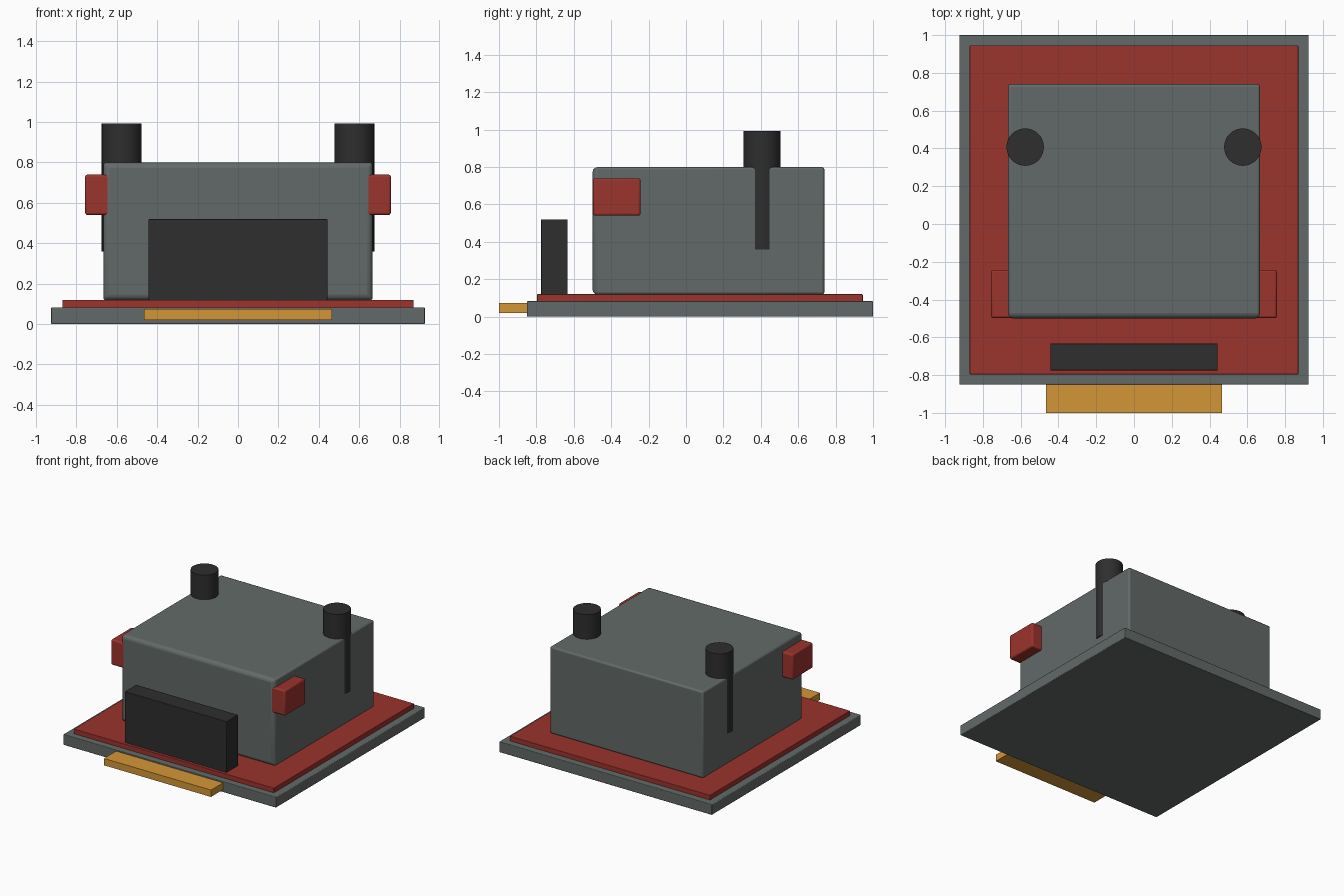
import bpy
import bmesh
from mathutils import Vector

cube = bpy.data.objects.get("Cube")
if cube:
    bpy.data.objects.remove(cube, do_unlink=True)


def material(name, rgb):
    """Flat material from 0-255 display values, stored as linear."""
    linear = [((c / 255 + 0.055) / 1.055) ** 2.4 for c in rgb]
    mat = bpy.data.materials.new(name)
    mat.use_nodes = True
    mat.diffuse_color = (*linear, 1)
    mat.node_tree.nodes["Principled BSDF"].inputs["Base Color"].default_value = (*linear, 1)
    return mat


GREY = material("slate grey", (98, 106, 104))
RED = material("brick red", (155, 51, 45))
BLACK = material("charcoal black", (46, 46, 46))
GOLD = material("gold", (211, 150, 55))


def add_object(name, bm, mat):
    mesh = bpy.data.meshes.new(name)
    bm.to_mesh(mesh)
    bm.free()
    mesh.materials.append(mat)
    obj = bpy.data.objects.new(name, mesh)
    bpy.context.collection.objects.link(obj)
    return obj


def smooth(obj):
    bpy.ops.object.select_all(action="DESELECT")
    obj.select_set(True)
    bpy.context.view_layer.objects.active = obj
    bpy.ops.object.shade_smooth_by_angle(angle=0.6)


def box(name, low, high, mat, bevel=0.0, front_bevel=None):
    """Box between two corners; edges of the front face may be rounder."""
    low, high = Vector(low), Vector(high)
    bm = bmesh.new()
    bmesh.ops.create_cube(bm, size=1)
    for v in bm.verts:
        v.co = (low + high) / 2 + v.co * (high - low)
    widest = front_bevel or bevel
    if bevel:
        weight = bm.edges.layers.float.new("bevel_weight_edge")
        for e in bm.edges:
            on_front = all(v.co.y < low.y + 0.001 for v in e.verts)
            e[weight] = 1.0 if on_front else bevel / widest
    obj = add_object(name, bm, mat)
    if bevel:
        mod = obj.modifiers.new("rounded edges", "BEVEL")
        mod.limit_method = "WEIGHT"
        mod.width = widest
        mod.segments = 3
        smooth(obj)
    return obj


def cylinder(name, x, y, bottom, top, radius, mat):
    bm = bmesh.new()
    bmesh.ops.create_cone(bm, cap_ends=True, segments=32, radius1=radius,
                          radius2=radius, depth=top - bottom)
    bmesh.ops.translate(bm, verts=bm.verts, vec=(x, y, (top + bottom) / 2))
    smooth(add_object(name, bm, mat))


# Stacked base
box("base_plate", (-0.925, -0.85, 0), (0.925, 1, 0.083), GREY, 0.005)
box("base_mat", (-0.87, -0.797, 0.07), (0.87, 0.945, 0.12), RED, 0.004)
box("front_tab", (-0.465, -1, 0.02), (0.465, -0.8, 0.074), GOLD)

# Main housing and the panel standing in front of it
box("housing", (-0.667, -0.5, 0.118), (0.667, 0.74, 0.8), GREY, 0.014, 0.028)
box("front_panel", (-0.443, -0.775, 0.11), (0.443, -0.633, 0.52), BLACK, 0.004)

# Mirrored side blocks and posts
for side, s in (("left", 1), ("right", -1)):
    xs = sorted((s * 0.6, s * 0.757))
    box(side + "_side_block", (xs[0], -0.498, 0.54), (xs[1], -0.243, 0.74), RED, 0.012)
    cylinder(side + "_post", s * 0.576, 0.407, 0.36, 0.993, 0.099, BLACK)
